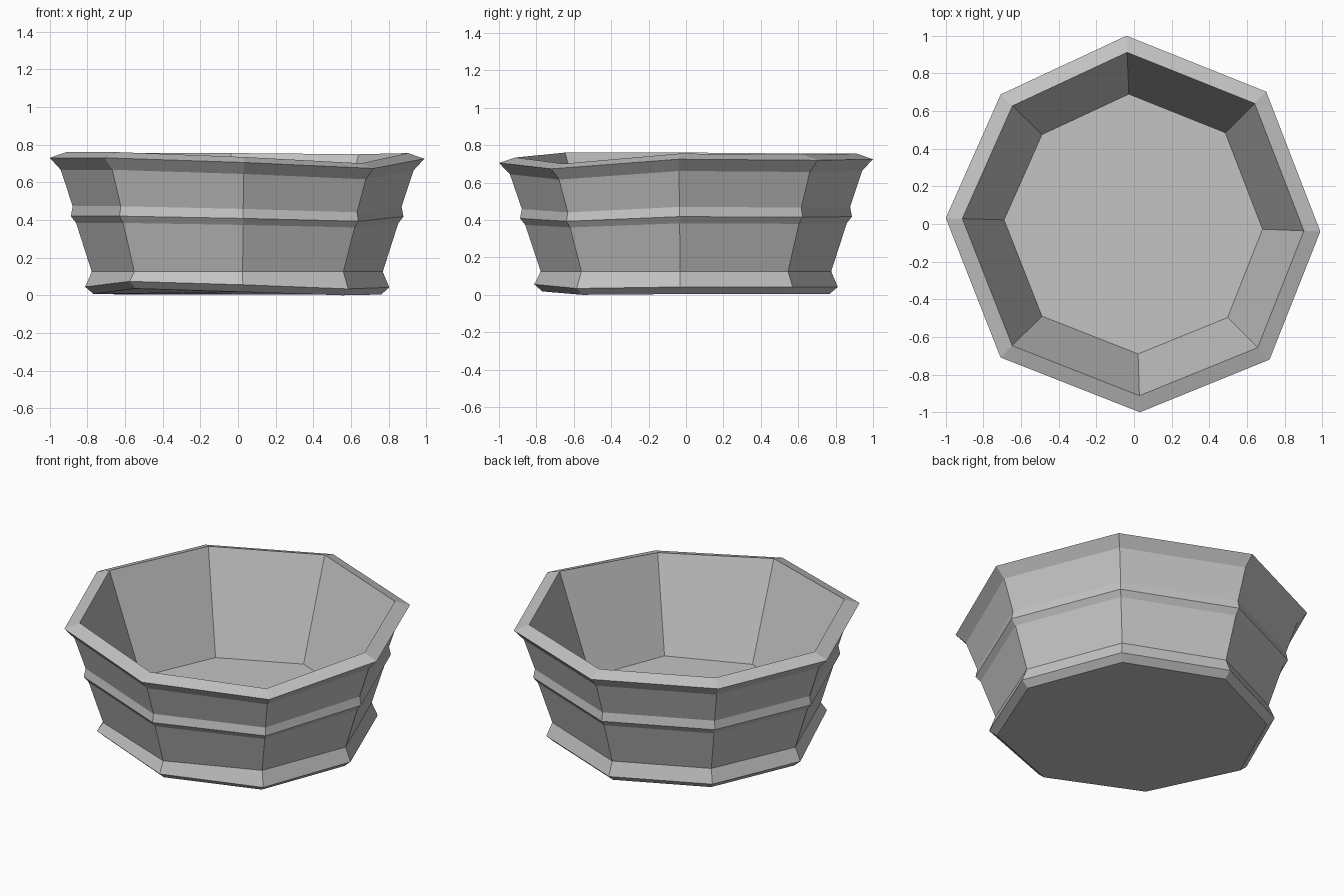
import bpy, bmesh
from math import radians, cos, sin

cube = bpy.data.objects.get("Cube")
if cube:
    bpy.data.objects.remove(cube)

# Worn stone colour
stone = bpy.data.materials.new("grey_stone")
grey = (0.55, 0.55, 0.55, 1)
stone.use_nodes = True
stone.diffuse_color = grey
stone.node_tree.nodes["Principled BSDF"].inputs["Base Color"].default_value = grey

# Profile from the underside, up the outer wall, over the lip, down to the floor
profile = [(0.768, 0.004), (0.812, 0.042), (0.777, 0.125), (0.86, 0.382),
           (0.888, 0.418), (0.878, 0.47), (0.942, 0.662), (1.0, 0.725),
           (0.912, 0.755), (0.69, 0.157)]

# Corners: angle, width factor, sag of the rim, lift of the foot
corners = [(-2.3, 0.99, 0, 0), (45, 0.993, -0.006, 0),
           (92.3, 1.0, 0, 0), (135.8, 0.987, 0, 0),
           (178.2, 1.0, 0.005, 0.003), (225, 1.002, 0.005, 0.032),
           (271.8, 1.0, -0.02, 0.014), (315, 1.018, -0.052, -0.008)]

bm = bmesh.new()
rings = []
for i, (radius, height) in enumerate(profile):
    ring = []
    for angle, width, sag, lift in corners:
        a = radians(angle)
        z = height
        if i < 2:
            z += lift
        elif i < len(profile) - 1:
            z += sag * max(0, (height - 0.13) / 0.6)
        ring.append(bm.verts.new((radius * width * cos(a),
                                  radius * width * sin(a), max(z, 0))))
    rings.append(ring)

# Wall bands, underside and inner floor
count = len(corners)
for low, high in zip(rings, rings[1:]):
    for k in range(count):
        n = (k + 1) % count
        bm.faces.new((low[k], low[n], high[n], high[k]))
bm.faces.new(rings[0][::-1])
bm.faces.new(rings[-1])
bmesh.ops.recalc_face_normals(bm, faces=bm.faces[:])

mesh = bpy.data.meshes.new("octagonal_bowl")
bm.to_mesh(mesh)
bm.free()
mesh.materials.append(stone)
bowl = bpy.data.objects.new("octagonal_bowl", mesh)
bpy.context.scene.collection.objects.link(bowl)
